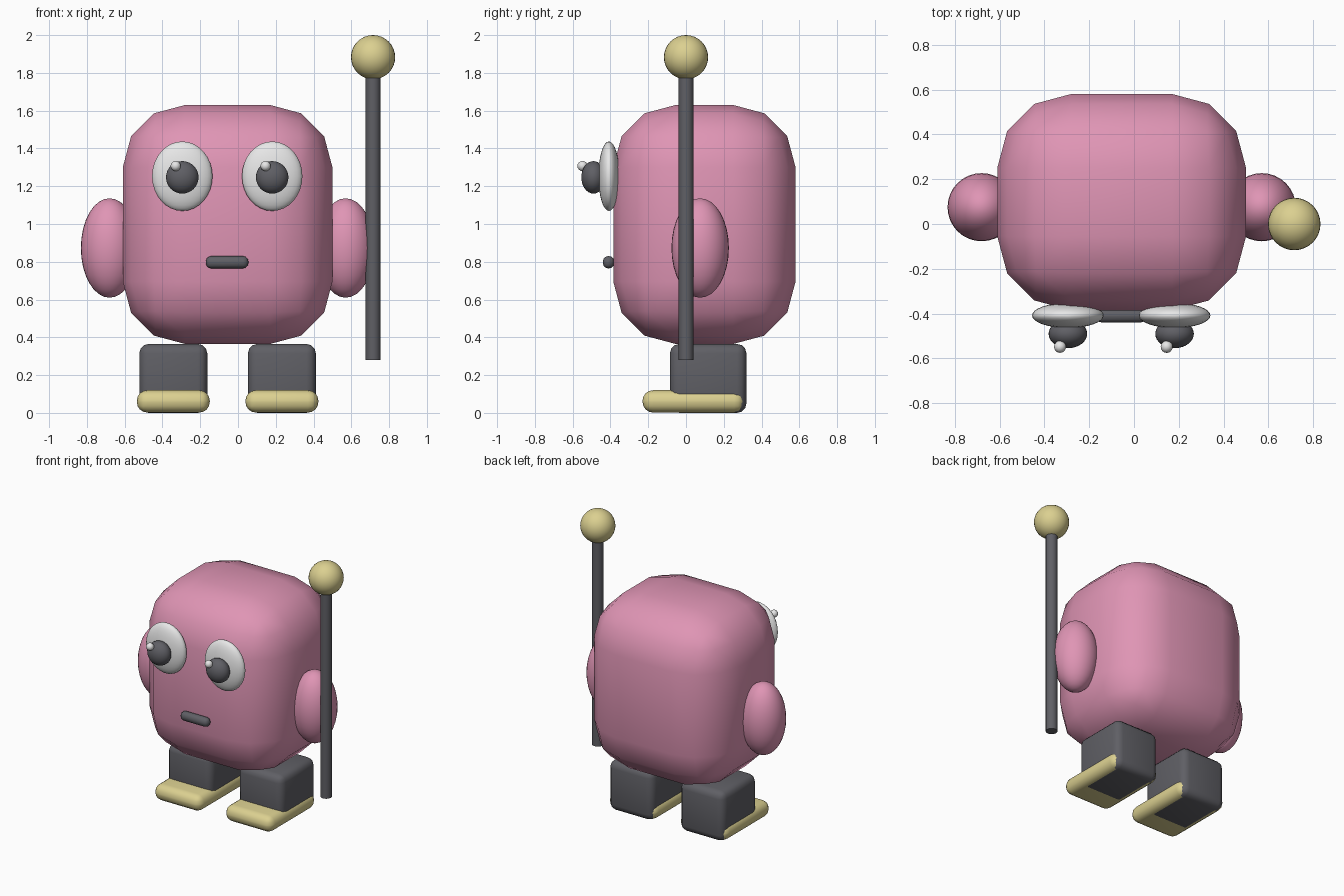
import bpy
import math

if "Cube" in bpy.data.objects:
    bpy.data.objects.remove(bpy.data.objects["Cube"])

CX = -0.055  # body symmetry plane


def material(name, rgb):
    m = bpy.data.materials.new(name)
    m.diffuse_color = (*rgb, 1)
    m.use_nodes = True
    m.node_tree.nodes["Principled BSDF"].inputs["Base Color"].default_value = m.diffuse_color
    return m


PINK = material("pink", (0.74, 0.30, 0.46))
DARK = material("dark_grey", (0.115, 0.115, 0.13))
GOLD = material("pale_gold", (0.71, 0.63, 0.28))
WHITE = material("white", (0.8, 0.8, 0.8))


def finish(name, mat, angle=math.pi):
    ob = bpy.context.object
    ob.name = name
    ob.data.materials.append(mat)
    bpy.ops.object.shade_smooth_by_angle(angle=angle)
    return ob


def ellipsoid(name, mat, centre, radii, segments=32, rings=16):
    bpy.ops.mesh.primitive_uv_sphere_add(segments=segments, ring_count=rings, location=centre)
    bpy.context.object.scale = radii
    bpy.ops.object.transform_apply(location=False, rotation=False)
    return finish(name, mat)


def rounded_box(name, mat, lo, hi, bevel, segments):
    centre = [(a + b) / 2 for a, b in zip(lo, hi)]
    bpy.ops.mesh.primitive_cube_add(size=1, location=centre)
    bpy.context.object.scale = [b - a for a, b in zip(lo, hi)]
    bpy.ops.object.transform_apply(location=False, rotation=False)
    mod = bpy.context.object.modifiers.new("round", 'BEVEL')
    mod.width = bevel
    mod.segments = segments
    mod.limit_method = 'NONE'
    bpy.ops.object.modifier_apply(modifier="round")
    return finish(name, mat)


# Body and mouth
rounded_box("body", PINK, (-0.61, -0.385, 0.365), (0.50, 0.58, 1.63), 0.33, 3)
rounded_box("mouth", DARK, (-0.17, -0.44, 0.765), (0.055, -0.38, 0.83), 0.028, 3)

# Paired parts
for side, s in (("left", -1), ("right", 1)):
    ellipsoid(side + "_arm", PINK, (CX + s * 0.625, 0.075, 0.873), (0.152, 0.152, 0.263))

    # Eye, pupil and glint (the glint sits on the same side of both pupils)
    ex = CX - 0.002 + s * 0.238
    ellipsoid(side + "_eye", WHITE, (ex, -0.408, 1.253), (0.16, 0.056, 0.184))
    ellipsoid(side + "_pupil", DARK, (ex, -0.49, 1.247), (0.086, 0.064, 0.086))
    ellipsoid(side + "_glint", WHITE, (ex - 0.035, -0.548, 1.307), (0.027,) * 3, 16, 8)

    # Leg and foot
    lx = CX + s * 0.2875
    rounded_box(side + "_leg", DARK, (lx - 0.18, -0.085, 0), (lx + 0.18, 0.32, 0.365), 0.05, 3)
    rounded_box(side + "_foot", GOLD, (lx - 0.193, -0.23, 0.002), (lx + 0.193, 0.31, 0.12), 0.055, 4)

# Staff with a ball on top
bpy.ops.mesh.primitive_cylinder_add(vertices=24, radius=0.039, depth=1.56, location=(0.715, 0, 1.06))
finish("staff", DARK, math.radians(40))
ellipsoid("staff_ball", GOLD, (0.715, 0, 1.883), (0.117,) * 3)
